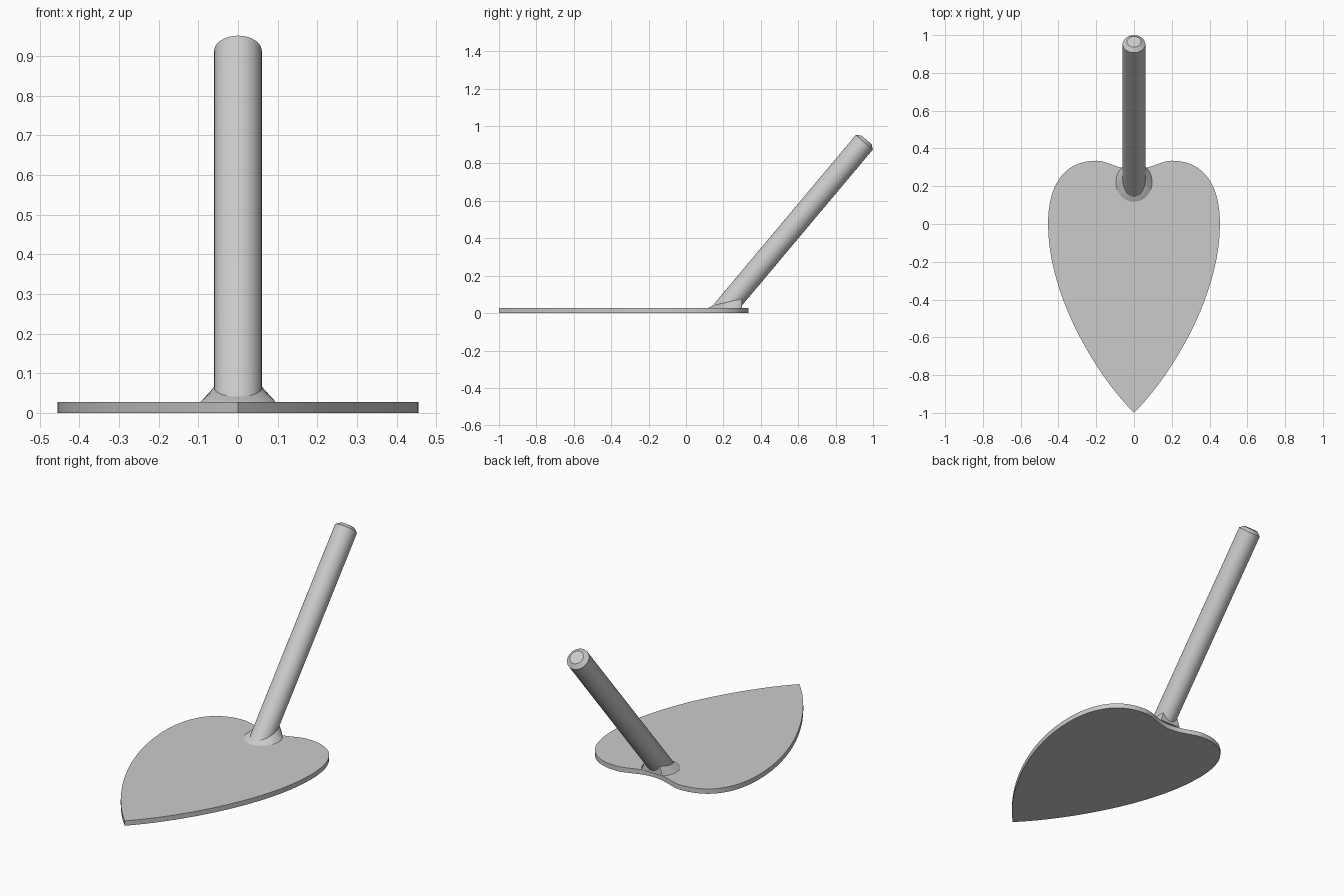
import bpy, bmesh, math
from mathutils import Vector
from mathutils.geometry import interpolate_bezier

cube = bpy.data.objects.get("Cube")
if cube:
    bpy.data.objects.remove(cube, do_unlink=True)

grey = bpy.data.materials.new("light_grey")
grey.use_nodes = True
colour = (0.6, 0.6, 0.6, 1)
grey.diffuse_color = colour
grey.node_tree.nodes["Principled BSDF"].inputs["Base Color"].default_value = colour

THICK = 0.027
SIDES = 48
RADIUS = 0.06
LEAN = math.radians(50)
AXIS = Vector((0, math.cos(LEAN), math.sin(LEAN)))
ACROSS = Vector((0, math.sin(LEAN), -math.cos(LEAN)))
TOP = Vector((0, 0.953, 0.913))


def finish(name, bm):
    bmesh.ops.recalc_face_normals(bm, faces=bm.faces)
    mesh = bpy.data.meshes.new(name)
    bm.to_mesh(mesh)
    bm.free()
    obj = bpy.data.objects.new(name, mesh)
    bpy.context.collection.objects.link(obj)
    mesh.materials.append(grey)
    bpy.ops.object.select_all(action='DESELECT')
    obj.select_set(True)
    bpy.context.view_layer.objects.active = obj
    bpy.ops.object.shade_smooth_by_angle(angle=math.radians(30))
    return obj


def loft(rings):
    """Join closed rings of points into a capped solid."""
    bm = bmesh.new()
    loops = [[bm.verts.new(p) for p in ring] for ring in rings]
    for a, b in zip(loops, loops[1:]):
        for i in range(len(a)):
            j = (i + 1) % len(a)
            bm.faces.new((a[i], a[j], b[j], b[i]))
    bm.faces.new(loops[0])
    bm.faces.new(loops[-1])
    return bm


def on_handle(angle, z):
    """Point of the handle surface at a given height."""
    side = TOP + RADIUS * (math.cos(angle) * Vector((1, 0, 0)) + math.sin(angle) * ACROSS)
    return side + AXIS * ((z - side.z) / AXIS.z)


angles = [2 * math.pi * i / SIDES for i in range(SIDES)]

# Heart-shaped blade: half outline from tip to notch, mirrored
segments = [
    ((0, -1), (0.2, -0.8), (0.455, -0.38), (0.455, 0)),
    ((0.455, 0), (0.455, 0.22), (0.36, 0.335), (0.2, 0.335)),
    ((0.2, 0.335), (0.14, 0.335), (0.09, 0.29), (0, 0.288)),
]
half = []
for seg in segments:
    half += interpolate_bezier(*[Vector((x, y, 0)) for x, y in seg], 20)[:-1]
notch = Vector((0, 0.288, 0))
outline = half + [notch] + [Vector((-p.x, p.y, 0)) for p in reversed(half[1:])]
finish("blade", loft([outline, [p + Vector((0, 0, THICK)) for p in outline]]))


# Leaning round handle with a chamfered end, cut level inside the blade
def end_ring(radius, lift):
    return [TOP + AXIS * lift
            + radius * (math.cos(a) * Vector((1, 0, 0)) + math.sin(a) * ACROSS)
            for a in angles]


finish("handle", loft([[on_handle(a, THICK / 2) for a in angles],
                       end_ring(RADIUS, 0), end_ring(0.037, 0.018)]))

# Flared collar around the foot of the handle, trimmed at the blade's rear edge
foot = [Vector((0.096 * math.cos(a), 0.222 + 0.104 * math.sin(a), THICK)) for a in angles]
rim = [on_handle(a, 0.063 + 0.022 * math.sin(a)) for a in angles]
collar = loft([foot, rim])
cut = bmesh.ops.bisect_plane(collar, geom=collar.verts[:] + collar.edges[:] + collar.faces[:],
                             plane_co=(0, 0.3, 0), plane_no=(0, 1, 0), clear_outer=True)
bmesh.ops.holes_fill(collar, edges=[e for e in collar.edges if e.is_boundary])
finish("collar", collar)
